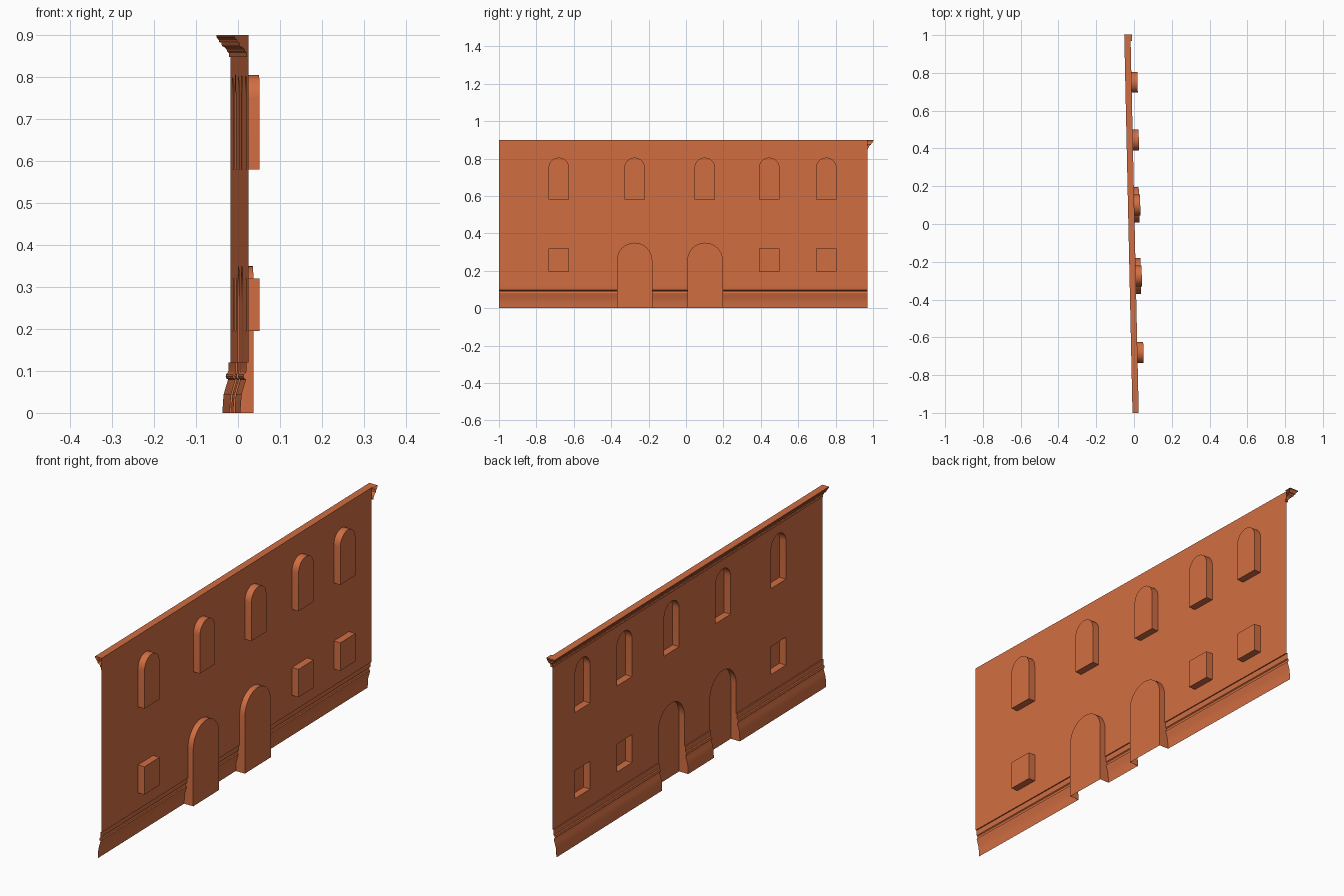
import bpy, bmesh, math

if "Cube" in bpy.data.objects:
    bpy.data.objects.remove(bpy.data.objects["Cube"])

mat = bpy.data.materials.new("terracotta orange")
mat.diffuse_color = (0.64, 0.155, 0.054, 1)
mat.use_nodes = True
mat.node_tree.nodes["Principled BSDF"].inputs["Base Color"].default_value = mat.diffuse_color

Y0, Y1, TOP, BASE = -1.0, 0.97, 0.90, 0.12


def pt(y, z, d=0.0):
    """Point on the slightly skewed facade; d is the distance outwards (-x)."""
    return (0.025 - 0.0218 * (y + 1) - d, y, z)


def make(name, bm, smooth=False):
    bmesh.ops.remove_doubles(bm, verts=bm.verts, dist=1e-5)
    me = bpy.data.meshes.new(name)
    bm.to_mesh(me)
    bm.free()
    me.materials.append(mat)
    ob = bpy.data.objects.new(name, me)
    bpy.context.collection.objects.link(ob)
    if smooth:
        bpy.ops.object.select_all(action='DESELECT')
        ob.select_set(True)
        bpy.context.view_layer.objects.active = ob
        bpy.ops.object.shade_smooth_by_angle(angle=math.radians(25))
    return ob


def face(bm, pts):
    return bm.faces.new([bm.verts.new(p) for p in pts])


def skin(bm, rows, closed=False):
    """Quads between consecutive rows of points."""
    for a, b in zip(rows, rows[1:]):
        n = len(a)
        for i in range(n if closed else n - 1):
            j = (i + 1) % n
            face(bm, [a[i], a[j], b[j], b[i]])


def outline(c, w, z0, z1, arched):
    """(y, z) loop from lower left, over the top, to lower right."""
    r = w / 2
    if not arched:
        return [(c - r, z0), (c - r, z1), (c + r, z1), (c + r, z0)]
    arc = [(c - r * math.cos(math.pi * i / 16), z1 - r + r * math.sin(math.pi * i / 16))
           for i in range(17)]
    return [(c - r, z0)] + arc + [(c + r, z0)]


upper = [outline(c, 0.11, 0.58, 0.805, True) for c in (-0.68, -0.275, 0.10, 0.445, 0.75)]
lower = [outline(c, 0.11, 0.195, 0.32, False) for c in (-0.68, 0.445, 0.75)]
DOORS = [(-0.275, 0.19), (0.102, 0.19)]
WIN_D, DOOR_D = -0.032, -0.026

# base moulding profile (outward distance, height)
base_prof = [(0.019, 0), (0.018, 0.025), (0.016, 0.045), (0.011, 0.062), (0.007, 0.075),
             (0.006, 0.08), (0.010, 0.082), (0.0115, 0.087), (0.010, 0.093), (0.006, 0.096),
             (0.005, 0.10), (0.005, BASE), (0, BASE)]

# wall sheet with window holes and door notches
bm = bmesh.new()
border = [(Y0, BASE)]
for c, w in DOORS:
    border += outline(c, w, BASE, 0.35, True)
border += [(Y1, BASE), (Y1, TOP), (Y0, TOP)]
for loop in [border] + upper + lower:
    vs = [bm.verts.new(pt(y, z)) for y, z in loop]
    for i in range(len(vs)):
        bm.edges.new((vs[i - 1], vs[i]))
bmesh.ops.triangle_fill(bm, edges=bm.edges[:], use_beauty=True, normal=(-1, 0, 0))
make("wall", bm)

# recessed windows: reveals and back panel
for label, loops in (("upper_window", upper), ("lower_window", lower)):
    for loop in loops:
        bm = bmesh.new()
        back = [pt(y, z, WIN_D) for y, z in loop]
        skin(bm, [[pt(y, z) for y, z in loop], back], closed=True)
        face(bm, back[::-1])
        make(label, bm, True)

# recessed doorways, with jambs cut through the base moulding
for c, w in DOORS:
    bm = bmesh.new()
    loop = outline(c, w, BASE, 0.35, True)
    skin(bm, [[pt(y, z) for y, z in loop], [pt(y, z, DOOR_D) for y, z in loop]])
    face(bm, [pt(y, z, DOOR_D) for y, z in outline(c, w, 0, 0.35, True)][::-1])
    for y in (c - w / 2, c + w / 2):
        rows = [[pt(y, z, d), pt(y, z, DOOR_D)] for d, z in base_prof]
        skin(bm, rows[:-1] if y < c else [r[::-1] for r in rows[:-1]])
    make("doorway", bm, True)

# base moulding between the doors
stops = [Y0] + [c + s * w / 2 for c, w in DOORS for s in (-1, 1)] + [Y1]
for a, b in zip(stops[::2], stops[1::2]):
    bm = bmesh.new()
    skin(bm, [[pt(b, z, d), pt(a, z, d)] for d, z in base_prof])
    make("base_moulding", bm, True)

# cornice with a short mitred return at the far end
corn_prof = [(0, 0.848), (0.004, 0.848), (0.004, 0.857), (0.007, 0.860), (0.009, 0.866),
             (0.014, 0.871), (0.020, 0.874), (0.021, 0.882), (0.026, 0.883), (0.027, 0.888),
             (0.031, 0.893), (0.033, 0.895), (0.033, TOP), (0, TOP)]
bm = bmesh.new()
skin(bm, [[pt(Y1 + d, z, -0.008), pt(Y1 + d, z, d), pt(Y0, z, d)] for d, z in corn_prof])
make("cornice", bm, True)
